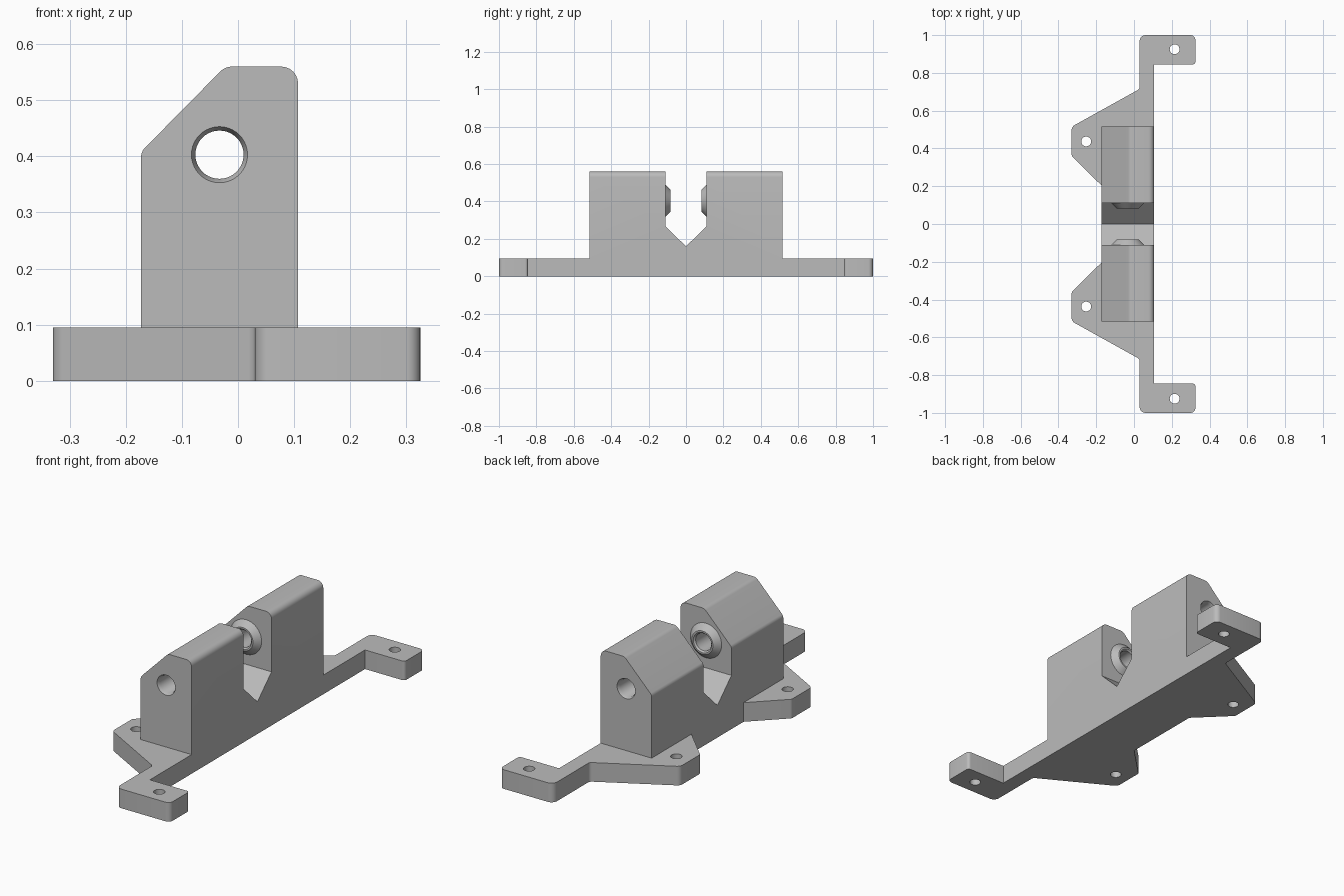
import bpy, bmesh, math
from mathutils import Vector, Matrix

old = bpy.data.objects.get("Cube")
if old:
    bpy.data.objects.remove(old, do_unlink=True)

grey = bpy.data.materials.new("plain grey")
grey.use_nodes = True
COLOUR = (0.5, 0.5, 0.5, 1)
grey.diffuse_color = COLOUR
grey.node_tree.nodes["Principled BSDF"].inputs["Base Color"].default_value = COLOUR


def make(name, bm):
    bmesh.ops.recalc_face_normals(bm, faces=bm.faces)
    mesh = bpy.data.meshes.new(name)
    bm.to_mesh(mesh)
    bm.free()
    mesh.materials.append(grey)
    ob = bpy.data.objects.new(name, mesh)
    bpy.context.collection.objects.link(ob)
    return ob


def rounded(corners, steps=6):
    """Turn (a, b, radius) corners into an outline with rounded corners."""
    out = []
    n = len(corners)
    for i, (a, b, r) in enumerate(corners):
        p = Vector((a, b))
        if r == 0:
            out.append(p)
            continue
        u = (Vector(corners[i - 1][:2]) - p).normalized()
        v = (Vector(corners[(i + 1) % n][:2]) - p).normalized()
        half = u.angle(v) / 2
        centre = p + (u + v).normalized() * r / math.sin(half)
        start = p + u * r / math.tan(half) - centre
        end = p + v * r / math.tan(half) - centre
        sweep = start.angle(end)
        for k in range(steps + 1):
            t = k / steps
            out.append(centre + (start * math.sin((1 - t) * sweep)
                                 + end * math.sin(t * sweep)) / math.sin(sweep))
    return out


def prism(name, outline, axis, lo, hi):
    """Extrude an outline along x, y or z."""
    place = {"x": lambda p, d: (d, p.x, p.y),
             "y": lambda p, d: (p.x, d, p.y),
             "z": lambda p, d: (p.x, p.y, d)}[axis]
    bm = bmesh.new()
    low = [bm.verts.new(place(p, lo)) for p in outline]
    high = [bm.verts.new(place(p, hi)) for p in outline]
    bm.faces.new(low)
    bm.faces.new(high)
    for i in range(len(low)):
        bm.faces.new((low[i - 1], low[i], high[i], high[i - 1]))
    return make(name, bm)


def lathe(name, profile, centre, closed, segments=40):
    """Spin (radius, y) points about an axis parallel to y."""
    cx, cz = centre
    bm = bmesh.new()
    rings = [[bm.verts.new((cx + r * math.cos(math.tau * k / segments), y,
                            cz + r * math.sin(math.tau * k / segments)))
              for k in range(segments)] for r, y in profile]
    pairs = list(zip(rings, rings[1:]))
    if closed:
        pairs.append((rings[-1], rings[0]))
    else:
        bm.faces.new(rings[0])
        bm.faces.new(rings[-1])
    for a, b in pairs:
        for k in range(segments):
            bm.faces.new((a[k - 1], a[k], b[k], b[k - 1]))
    return make(name, bm)


def cut(target, cutter):
    cutter.hide_render = True
    mod = target.modifiers.new("cut", "BOOLEAN")
    mod.operation = "DIFFERENCE"
    mod.solver = "EXACT"
    mod.object = cutter
    bpy.context.view_layer.objects.active = target
    bpy.ops.object.modifier_apply(modifier=mod.name)
    bpy.data.objects.remove(cutter, do_unlink=True)


# Base plate: one half outline, mirrored front to back
PLATE_TOP = 0.095
half = [(0.107, 0.845, 0), (0.325, 0.845, 0.015), (0.325, 1.0, 0.025),
        (0.03, 1.0, 0.03), (0.03, 0.715, 0.02), (-0.33, 0.515, 0.03),
        (-0.33, 0.36, 0.02), (-0.173, 0.205, 0)]
mirrored = [(x, -y, r) for x, y, r in reversed(half)]
base = prism("base_plate", rounded(half + mirrored), "z", 0, PLATE_TOP)

# Screw holes in the feet and side tabs
for sign in (-1, 1):
    for x, y in ((0.215, 0.925), (-0.253, 0.437)):
        circle = [Vector((x + 0.026 * math.cos(math.tau * k / 28),
                          sign * y + 0.026 * math.sin(math.tau * k / 28)))
                  for k in range(28)]
        cut(base, prism("screw_hole", circle, "z", -0.1, 0.2))

# Upright body with a sloped shoulder
END = 0.517
body = prism("upright_body", rounded([
    (-0.173, PLATE_TOP, 0), (0.107, PLATE_TOP, 0), (0.107, 0.56, 0.03),
    (-0.023, 0.56, 0.03), (-0.173, 0.408, 0.025)]), "y", -END, END)

# V-bottomed gap between the two halves
GAP = 0.11
gap = [Vector(p) for p in ((0, 0.16), (GAP, 0.267), (GAP, 0.8), (-GAP, 0.8), (-GAP, 0.267))]
cut(body, prism("gap_cutter", gap, "x", -0.5, 0.5))

# Lengthwise bore, chamfered at the outer ends
AXIS = (-0.033, 0.403)
BORE, MOUTH = 0.043, 0.05
cut(body, lathe("bore_cutter", [
    (MOUTH, -END - 0.05), (MOUTH, -END), (BORE, -END + 0.015),
    (BORE, END - 0.015), (MOUTH, END), (MOUTH, END + 0.05)], AXIS, False))

# Tapered bosses facing each other across the gap
bosses = [lathe(name, [
    (BORE, s * GAP), (0.086, s * GAP), (0.058, s * 0.082),
    (MOUTH, s * 0.082), (BORE, s * 0.09)], AXIS, True)
    for name, s in (("front_boss", -1), ("back_boss", 1))]

# Smooth the curves and keep edges sharp
bpy.ops.object.select_all(action="DESELECT")
for ob in [base, body] + bosses:
    ob.select_set(True)
bpy.context.view_layer.objects.active = base
bpy.ops.object.shade_smooth_by_angle(angle=math.radians(25))
